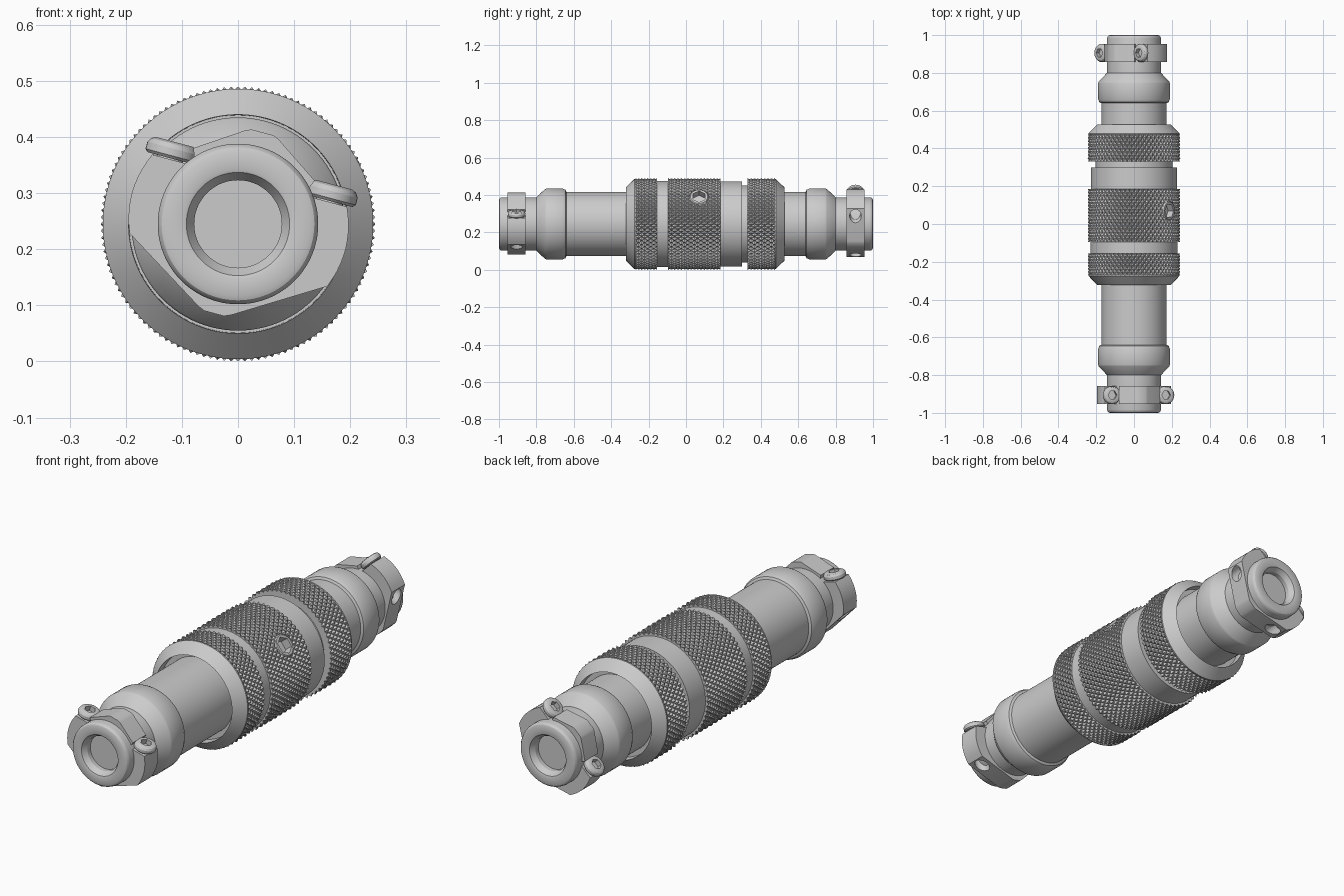
import bpy, bmesh
from math import pi, sin, cos, radians
from mathutils import Matrix

if "Cube" in bpy.data.objects:
    bpy.data.objects.remove(bpy.data.objects["Cube"])

T, R = Matrix.Translation, Matrix.Rotation
CZ = 0.245                                        # height of the long axis
AXIS = T((0, 0, CZ)) @ R(-pi / 2, 4, 'X')         # local z runs along world y


def finish(name, bm, smooth=True):
    bmesh.ops.recalc_face_normals(bm, faces=bm.faces)
    me = bpy.data.meshes.new(name)
    bm.to_mesh(me)
    bm.free()
    ob = bpy.data.objects.new(name, me)
    bpy.context.collection.objects.link(ob)
    if smooth:
        shade(ob)
    return ob


def activate(ob):
    bpy.ops.object.select_all(action='DESELECT')
    ob.select_set(True)
    bpy.context.view_layer.objects.active = ob


def shade(ob):
    activate(ob)
    bpy.ops.object.shade_smooth_by_angle(angle=radians(28))


def lathe(name, profile, mat, n=96, smooth=True):
    """Stack rings of (radius, height[, 'hex']) and cap both ends."""
    bm = bmesh.new()
    rings = []
    for r, z, *hexed in profile:
        ring = []
        for i in range(n):
            a = 2 * pi * i / n
            k = cos(pi / 6) / cos(a % (pi / 3) - pi / 6) if hexed else 1
            ring.append(bm.verts.new(mat @ T((r * k * cos(a), r * k * sin(a), z)).to_translation()))
        rings.append(ring)
    for a, b in zip(rings, rings[1:]):
        for i in range(n):
            j = (i + 1) % n
            bm.faces.new((a[i], a[j], b[j], b[i]))
    bm.faces.new(rings[0])
    bm.faces.new(rings[-1])
    return finish(name, bm, smooth)


def knurl(name, y0, y1, n=62, pitch=0.035, low=0.234, high=0.245):
    """Sleeve of small diamond pyramids."""
    bm = bmesh.new()
    rows, cols = round((y1 - y0) / pitch * 2), 2 * n
    g = []
    for j in range(rows + 1):
        y = y0 + (y1 - y0) * j / rows
        row = []
        for i in range(cols):
            r, a = (high if (i + j) % 2 else low), 2 * pi * i / cols
            row.append(bm.verts.new((r * cos(a), y, CZ + r * sin(a))))
        g.append(row)
    for j in range(rows):
        for i in range(cols):
            k = (i + 1) % cols
            a, b, c, d = g[j][i], g[j][k], g[j + 1][k], g[j + 1][i]
            # split each cell along its groove
            tris = ((a, b, d), (b, c, d)) if (i + j) % 2 else ((a, b, c), (a, c, d))
            for t in tris:
                bm.faces.new(t)
    bm.faces.new(g[0])
    bm.faces.new(g[-1])
    return finish(name, bm, False)


def cut(ob, cutters):
    for c in cutters:
        m = ob.modifiers.new("cut", 'BOOLEAN')
        m.operation, m.solver, m.object = 'DIFFERENCE', 'EXACT', c
        activate(ob)
        bpy.ops.object.modifier_apply(modifier=m.name)
        bpy.data.objects.remove(c)


# Main turned body with cable bores, flanges and coupling nut shoulders
end = [(0.078, 0.70), (0.078, 0.975), (0.092, 0.998), (0.098, 1.0), (0.128, 1.0), (0.136, 0.997),
       (0.141, 0.991), (0.143, 0.983), (0.143, 0.80), (0.187, 0.753), (0.19, 0.745),
       (0.19, 0.66), (0.183, 0.645), (0.172, 0.64)]
front = [(r, -y) for r, y in end]
middle = [(0.172, -0.28), (0.194, -0.28), (0.195, -0.322), (0.241, -0.275), (0.241, -0.268), (0.225, -0.268),
          (0.225, -0.157), (0.23, -0.157), (0.23, -0.093), (0.195, -0.093), (0.195, 0.183),
          (0.228, 0.183), (0.228, 0.30), (0.205, 0.30), (0.205, 0.332), (0.225, 0.332),
          (0.225, 0.473), (0.241, 0.473), (0.241, 0.48), (0.195, 0.527), (0.194, 0.49), (0.172, 0.49)]
lathe("connector_body", front + middle + end[::-1], AXIS)

# Knurled grips
knurl("front_knurled_nut", -0.27, -0.155)
center_grip = knurl("center_knurled_grip", -0.095, 0.185)
knurl("rear_knurled_nut", 0.33, 0.475)

# Recessed hex set screw in the center grip
radial = T((0, 0.07, CZ)) @ R(radians(52), 4, 'Y')
cut(center_grip, [lathe("screw_hole_cutter", [(0.052, 0.19), (0.052, 0.27)], radial, 36, False)])
lathe("set_screw", [(0.051, 0.15), (0.051, 0.232), (0.046, 0.238), (0.038, 0.238, 'hex'),
                    (0.038, 0.2, 'hex')], radial, 36)


def clamp(name, y, angle):
    """Cable clamp: faceted block with two screws and two holes opposite."""
    mat = T((0, y, CZ)) @ R(radians(angle), 4, 'Y')
    half = [(0.02, 0.169), (0.03, 0.165), (0.112, 0.11), (0.1, 0.08)]
    for i in range(11):
        v = 0.08 - 0.146 * i / 10
        half.append((0.197 - 3 * (v - 0.004) ** 2, v))
    half += [(0.03, -0.16), (0.018, -0.165)]
    outline = half + [(-u, v) for u, v in half[::-1]]
    bm = bmesh.new()
    rings = [[bm.verts.new(mat @ T((u, s, v)).to_translation()) for u, v in outline] for s in (-0.048, 0.048)]
    n = len(outline)
    for i in range(n):
        j = (i + 1) % n
        bm.faces.new((rings[0][i], rings[0][j], rings[1][j], rings[1][i]))
    bm.faces.new(rings[0])
    bm.faces.new(rings[1])
    block = finish(name, bm, False)
    cut(block, [lathe("hole_cutter", [(0.031, -0.25), (0.031, -0.02)], mat @ T((s * 0.147, 0, 0)), 32, False)
                for s in (-1, 1)])
    shade(block)
    for side, s in (("left", -1), ("right", 1)):
        lathe(f"{name}_{side}_screw",
              [(0.024, 0.05), (0.024, 0.082), (0.042, 0.082), (0.047, 0.087), (0.047, 0.1), (0.042, 0.108),
               (0.034, 0.112), (0.024, 0.112, 'hex'), (0.024, 0.09, 'hex')],
              mat @ T((s * 0.147, 0, 0)), 36)


clamp("front_cable_clamp", -0.906, 15)
clamp("rear_cable_clamp", 0.906, -45)
